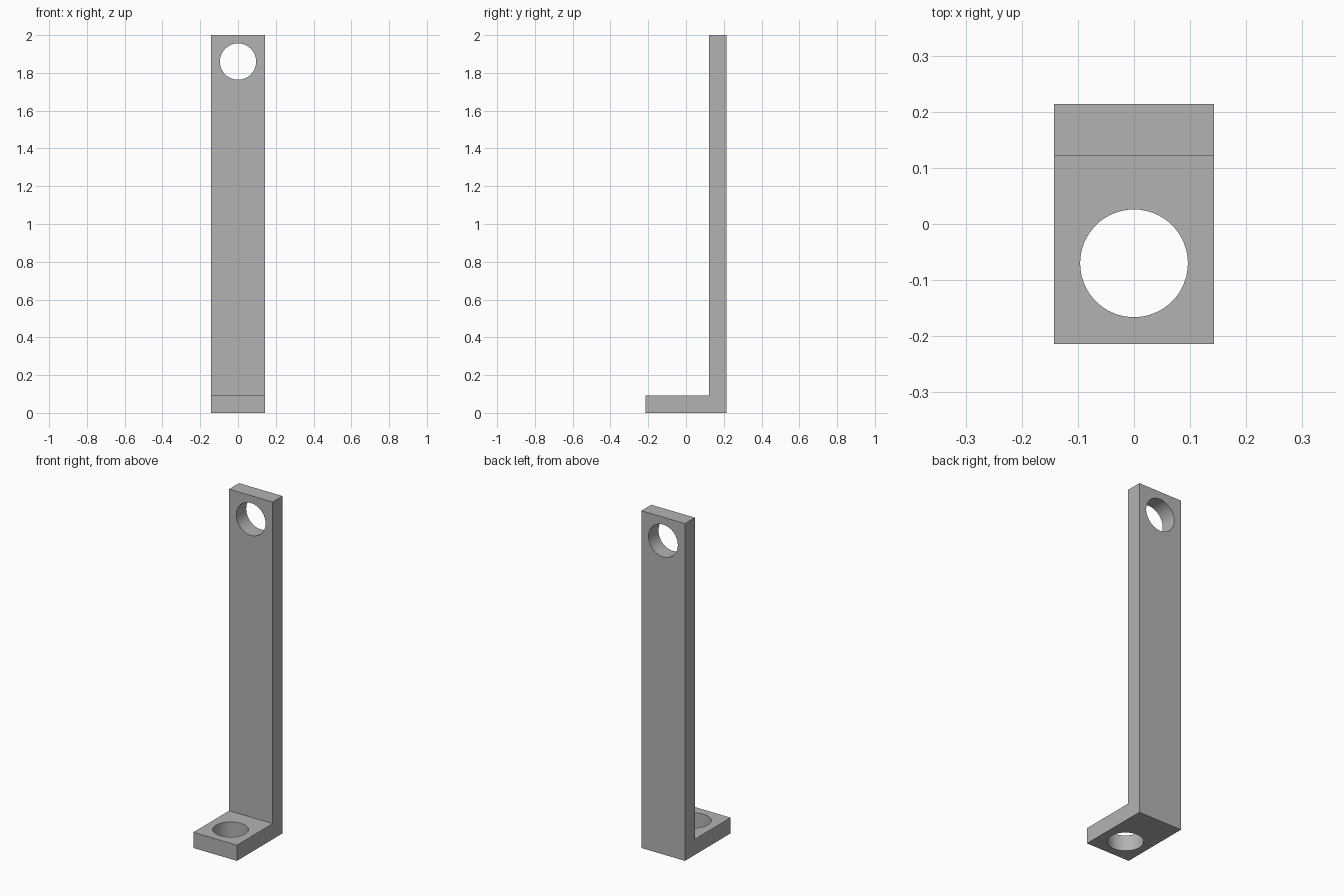
import bpy
import bmesh
import math

cube = bpy.data.objects.get("Cube")
if cube:
    bpy.data.objects.remove(cube, do_unlink=True)

HALF_W, HALF_D, HEIGHT, THICK = 0.143, 0.214, 2.0, 0.093
HOLE_R = 0.096

# Plain grey finish
grey = bpy.data.materials.new("grey_metal")
grey.use_nodes = True
colour = (0.45, 0.45, 0.45, 1)
grey.diffuse_color = colour
grey.node_tree.nodes["Principled BSDF"].inputs["Base Color"].default_value = colour

# L-shaped side profile extruded across the width
inner = HALF_D - THICK
profile = [(-HALF_D, 0), (HALF_D, 0), (HALF_D, HEIGHT),
           (inner, HEIGHT), (inner, THICK), (-HALF_D, THICK)]
bm = bmesh.new()
side = bm.faces.new([bm.verts.new((-HALF_W, y, z)) for y, z in profile])
extruded = bmesh.ops.extrude_face_region(bm, geom=[side])["geom"]
moved = [v for v in extruded if isinstance(v, bmesh.types.BMVert)]
bmesh.ops.translate(bm, verts=moved, vec=(2 * HALF_W, 0, 0))
bmesh.ops.recalc_face_normals(bm, faces=bm.faces)
mesh = bpy.data.meshes.new("angle_bracket")
bm.to_mesh(mesh)
bm.free()
mesh.materials.append(grey)
bracket = bpy.data.objects.new("angle_bracket", mesh)
bpy.context.collection.objects.link(bracket)


def drill(name, location, tilt):
    """Cut a round through hole in the bracket."""
    bpy.ops.mesh.primitive_cylinder_add(vertices=64, radius=HOLE_R, depth=THICK * 2,
                                        location=location, rotation=(tilt, 0, 0))
    cutter = bpy.context.object
    cutter.name = name
    cutter.hide_render = True
    cutter.data.materials.append(grey)
    cut = bracket.modifiers.new(name, 'BOOLEAN')
    cut.operation = 'DIFFERENCE'
    cut.solver = 'EXACT'
    cut.object = cutter
    bpy.ops.object.select_all(action='DESELECT')
    bracket.select_set(True)
    bpy.context.view_layer.objects.active = bracket
    bpy.ops.object.modifier_apply(modifier=name)
    bpy.data.objects.remove(cutter, do_unlink=True)


# Foot hole and upper wall hole
drill("foot_hole", (0, -0.07, THICK / 2), 0)
drill("wall_hole", (0, HALF_D - THICK / 2, 1.86), math.pi / 2)

# Smooth hole walls, crisp corners
bpy.ops.object.shade_smooth_by_angle(angle=math.radians(30))
